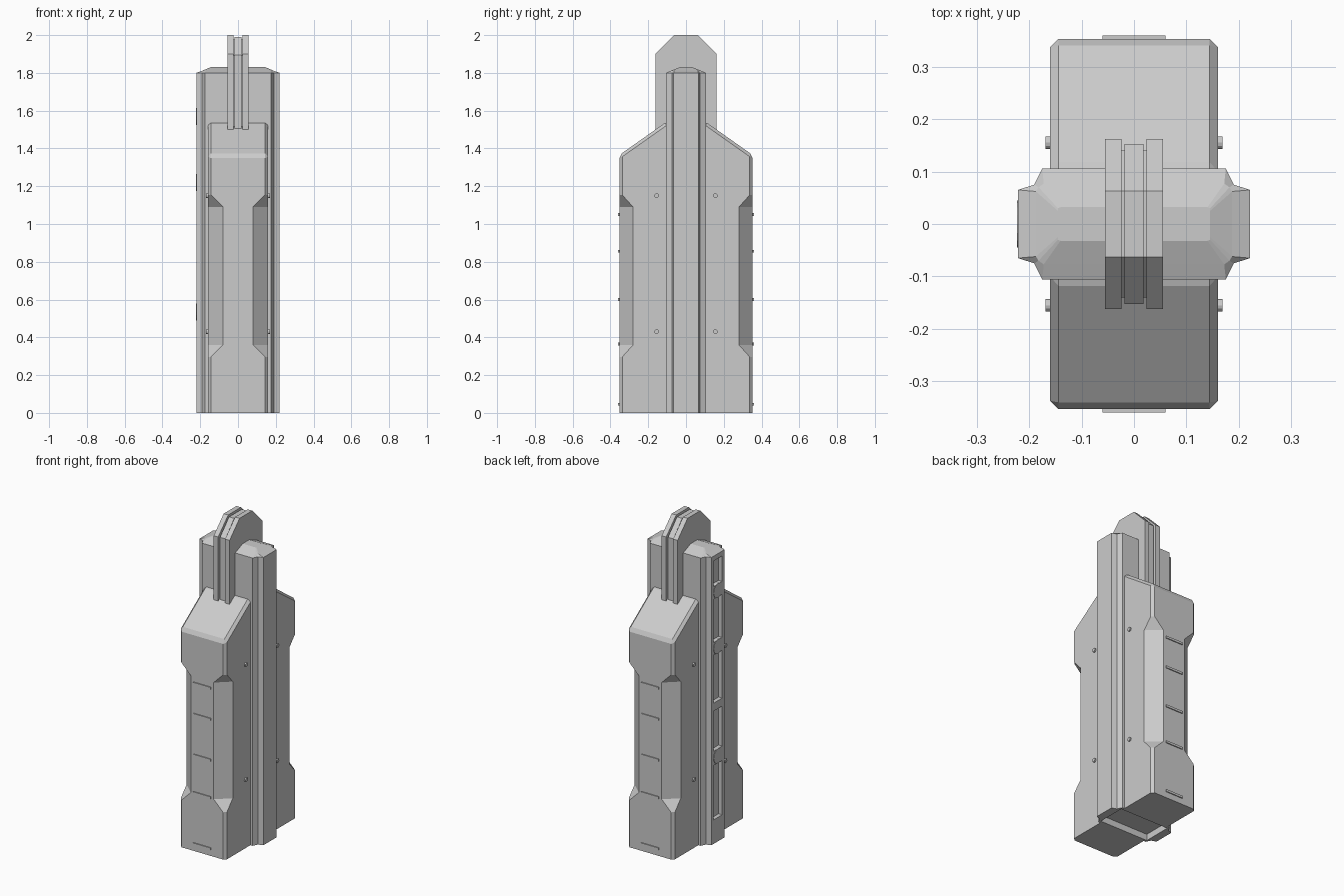
import bpy, bmesh
from mathutils import Vector, Matrix

if "Cube" in bpy.data.objects:
    bpy.data.objects.remove(bpy.data.objects["Cube"], do_unlink=True)

grey = bpy.data.materials.new("light_grey")
grey.use_nodes = True
grey.diffuse_color = (0.6, 0.6, 0.6, 1)
grey.node_tree.nodes["Principled BSDF"].inputs["Base Color"].default_value = (0.6, 0.6, 0.6, 1)


def finish(name, bm):
    bmesh.ops.recalc_face_normals(bm, faces=bm.faces)
    mesh = bpy.data.meshes.new(name)
    bm.to_mesh(mesh)
    bm.free()
    mesh.materials.append(grey)
    obj = bpy.data.objects.new(name, mesh)
    bpy.context.collection.objects.link(obj)
    return obj


def loft(name, rings, bevel=0):
    """Skin closed rings of 3D points and cap both ends."""
    bm = bmesh.new()
    loops = [[bm.verts.new(p) for p in ring] for ring in rings]
    n = len(rings[0])
    for a, b in zip(loops, loops[1:]):
        for i in range(n):
            bm.faces.new((a[i], a[(i + 1) % n], b[(i + 1) % n], b[i]))
    bm.faces.new(loops[0])
    bm.faces.new(loops[-1])
    if bevel:
        edges = [e for e in bm.edges if max(v.co.z for v in e.verts) > 0.01]
        bmesh.ops.bevel(bm, geom=edges, offset=bevel, segments=1, affect='EDGES')
    return finish(name, bm)


def box(name, center, size):
    bm = bmesh.new()
    bmesh.ops.create_cube(bm, size=1, matrix=Matrix.Translation(center) @ Matrix.Diagonal((*size, 1)))
    return finish(name, bm)


def disc(name, center, radius, depth, sides=12):
    """Short cylinder pointing along x."""
    bm = bmesh.new()
    bmesh.ops.create_cone(bm, cap_ends=True, segments=sides, radius1=radius, radius2=radius,
                          depth=depth, matrix=Matrix.Translation(center) @ Matrix.Rotation(1.5708, 4, 'Y'))
    return finish(name, bm)


def cut(target, cutter):
    cutter.hide_render = True
    mod = target.modifiers.new("cut", 'BOOLEAN')
    mod.operation = 'DIFFERENCE'
    mod.solver = 'EXACT'
    mod.object = cutter
    bpy.context.view_layer.objects.active = target
    bpy.ops.object.modifier_apply(modifier=mod.name)
    bpy.data.objects.remove(cutter, do_unlink=True)


def profile_x(half_profile, x):
    """Mirror a half profile of (y, z) points and place it at x."""
    full = half_profile + [(-y, z) for y, z in reversed(half_profile)]
    return [(x, y, z) for y, z in full]


def outline_z(quarter, z):
    """Mirror a quarter outline of (x, y) points into a full ring at height z."""
    half = quarter + [(-x, y) for x, y in reversed(quarter)]
    return [(x, y, z) for x, y in half + [(-x, -y) for x, y in half]]


# Main body with shouldered top
shoulder = [(0.353, 0), (0.353, 1.365), (0.105, 1.54)]
body = loft("body", [profile_x(shoulder, -0.16), profile_x(shoulder, 0.16)], bevel=0.016)

# Long corner chamfers with pointed ends
for sx in (-1, 1):
    for sy in (-1, 1):
        bm = bmesh.new()
        for z, tip in ((0.36, 0.24), (1.09, 1.21)):
            for x, y, h in ((0.06, 0.37, z), (0.18, 0.262, z), (0.18, 0.37, tip)):
                bm.verts.new((sx * x, sy * y, h))
        bmesh.ops.convex_hull(bm, input=bm.verts)
        cut(body, finish("corner_cutter", bm))

# Central column with stepped sides and a low hipped top
outline = [(0.221, 0.065), (0.19, 0.075), (0.175, 0.106)]
column = loft("column", [
    outline_z(outline, 0),
    outline_z(outline, 1.8),
    outline_z([(0.187, 0.062), (0.182, 0.07), (0.172, 0.077)], 1.812),
    outline_z([(0.145, 0.025), (0.145, 0.03), (0.14, 0.032)], 1.83),
])

# Hollow underside shared by column and body
for part in (column, body):
    cut(part, box("underside_cutter", (0, 0, 0), (0.34, 0.18, 0.08)))

# Recessed ladder windows on one side of the column
windows = [(0.15, 0.49), (0.58, 0.83), (0.88, 1.18), (1.26, 1.53), (1.61, 1.77)]
for low, high in windows:
    cut(column, box("window_cutter", (-0.221, 0, (low + high) / 2), (0.05, 0.084, high - low)))
for i, z in enumerate((0.535, 1.22, 1.57)):
    disc(f"ladder_boss_{i}", (-0.212, 0, z), 0.045, 0.022, 16)

# Top handle: two outer plates, a core and a recessed spacer
def handle_plate(name, x0, x1, inset):
    half = [(0.162 - inset, 1.46), (0.162 - inset, 1.9 - inset * 0.4), (0.063, 2 - inset)]
    loft(name, [profile_x(half, x0), profile_x(half, x1)])


handle_plate("handle_plate_right", -0.055, -0.024, 0)
handle_plate("handle_plate_left", 0.024, 0.055, 0)
handle_plate("handle_core", -0.018, 0.018, 0.01)
handle_plate("handle_spacer", -0.03, 0.03, 0.022)

# Slats on front and back, studs on the sides
for sy, side in ((-1, "front"), (1, "back")):
    for i, z in enumerate((0.045, 0.365, 0.6, 0.855, 1.05)):
        box(f"{side}_slat_{i}", (0, sy * 0.354, z), (0.12, 0.01, 0.014))
    for sx, hand in ((-1, "right"), (1, "left")):
        for i, z in enumerate((0.43, 1.15)):
            disc(f"{side}_{hand}_stud_{i}", (sx * 0.162, sy * 0.155, z), 0.012, 0.014)
